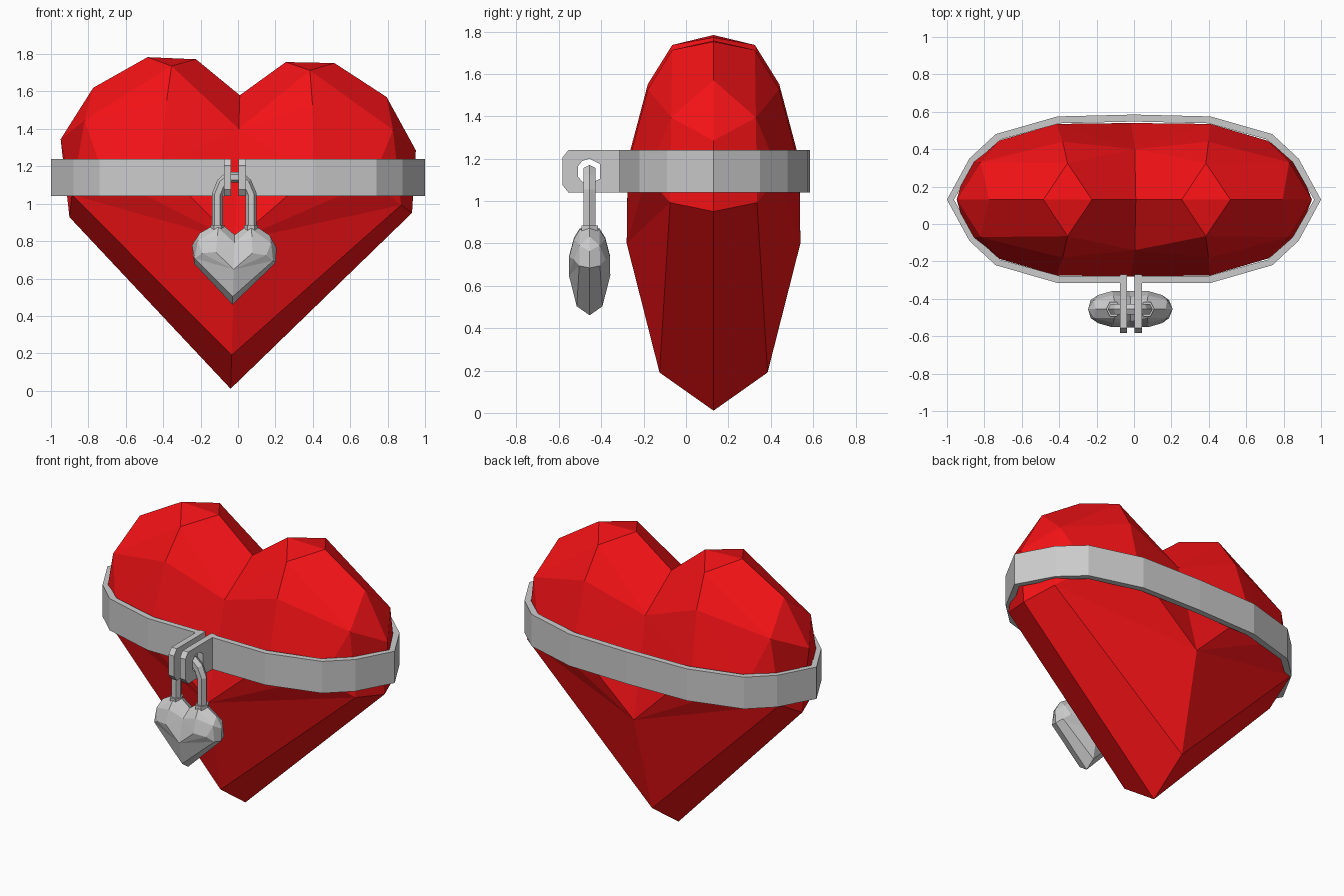
import bpy, bmesh
from math import radians, cos, sin, pi
from mathutils import Matrix, Vector

if "Cube" in bpy.data.objects:
    bpy.data.objects.remove(bpy.data.objects["Cube"])

# One quarter of the faceted heart: (x, depth, z)
Q = dict(
    c0=(0, 0, 1.58), o1=(.24, 0, 1.765), o2=(.50, 0, 1.768), o3=(.785, 0, 1.595),
    o4=(.95, 0, 1.315), o5=(.94, 0, .98), tip=(0, 0, .01),
    c1=(0, .27, 1.40), r1=(.37, .195, 1.725), r2=(.825, .20, 1.42),
    r3=(.88, .205, 1.02), t=(0, .255, .19),
    m=(.39, .31, 1.54), l=(.41, .405, 1.18), n=(.72, .315, 1.14), f=(0, .41, .80))
FACES = """c0 o1 r1 c1|o1 o2 r1|o2 o3 r2 r1|o3 o4 r2|o4 o5 r3 r2|o5 tip t r3|
c1 r1 m|m r1 r2|c1 m l|c1 l f|m r2 n|m n l|n r2 r3|l n f|n r3 f|f r3 t"""


def finish(name, bm, color=None):
    bmesh.ops.recalc_face_normals(bm, faces=bm.faces[:])
    me = bpy.data.meshes.new(name)
    bm.to_mesh(me)
    bm.free()
    ob = bpy.data.objects.new(name, me)
    bpy.context.collection.objects.link(ob)
    if color:
        mat = bpy.data.materials.new(name + "_paint")
        mat.diffuse_color = color
        mat.use_nodes = True
        mat.node_tree.nodes["Principled BSDF"].inputs["Base Color"].default_value = mat.diffuse_color
        me.materials.append(mat)
    return ob


def heart(name, scale, loc, color=None):
    bm = bmesh.new()
    for sx in (-1, 1):
        for sy in (-1, 1):
            v = {}
            for k, (x, y, z) in Q.items():
                if k == "o5" and sx < 0:      # left corner sits a little lower
                    x, z = .89, .90
                v[k] = bm.verts.new((x * sx, y * sy, z))
            for f in FACES.replace("\n", "").split("|"):
                bm.faces.new([v[k] for k in f.split()])
    bmesh.ops.remove_doubles(bm, verts=bm.verts[:], dist=.001)
    # slight sideways lean
    bm.transform(Matrix.Translation((0, 0, 1.27)) @ Matrix.Rotation(radians(1.8), 4, 'Y')
                 @ Matrix.Translation((0, 0, -1.27)))
    bm.transform(Matrix.Translation(loc) @ Matrix.Scale(scale, 4))
    return finish(name, bm, color)


def loft(name, rings, closed=False):
    bm = bmesh.new()
    rs = [[bm.verts.new(p) for p in r] for r in rings]
    n = len(rs[0])
    for i in range(len(rs) - (not closed)):
        a, b = rs[i], rs[(i + 1) % len(rs)]
        for j in range(n):
            k = (j + 1) % n
            bm.faces.new((a[j], a[k], b[k], b[j]))
    if not closed:
        bm.faces.new(rs[0])
        bm.faces.new(rs[-1][::-1])
    return finish(name, bm)


heart("heart", 1, (0, .13, 0), (.9, .006, .008, 1))
heart("padlock_body", .238, (-.02, -.455, .458))

# Metal band around the heart, open at the front between the tabs
Z0, Z1 = 1.04, 1.24
half = [(.41, -.445), (.74, -.35), (.88, -.22), (1, 0), (.88, .22), (.74, .35), (.41, .445)]
path = [(.04, -.445)] + half + [(0, .455)] + [(-x, y) for x, y in half[::-1]] + [(-.075, -.445)]
rings = []
for x, y in path:
    ix, iy = (x if abs(x) < .1 else x * .963), y * .918
    rings.append([(x, y + .13, Z0), (x, y + .13, Z1), (ix, iy + .13, Z1), (ix, iy + .13, Z0)])
loft("band", rings)

# Two pierced tabs: outer outline and hole share eight points
CY, CZ = -.455, 1.14
outline = [(-.27, Z0), (-.27, Z1), (-.455, Z1), (-.555, Z1), (-.583, 1.205),
           (-.583, 1.075), (-.555, Z0), (-.455, Z0)]
angles = [-35, 35, 90, 125, 155, 205, 235, 270]
hole = [(CY + .06 * cos(radians(a)), CZ + .06 * sin(radians(a))) for a in angles]
for name, x0, x1 in (("left_tab", -.075, -.037), ("right_tab", .003, .042)):
    loft(name, [[(x0, *p), (x1, *p), (x1, *h), (x0, *h)] for p, h in zip(outline, hole)], True)

# Padlock shackle: six-sided bar bent into an arch
arch = [(-.09, .84), (-.09, 1.05), (-.065, 1.11), (-.03, 1.142),
        (.03, 1.142), (.065, 1.11), (.09, 1.05), (.09, .84)]
pts = [Vector((x - .02, CY, z)) for x, z in arch]
rings = []
for i, p in enumerate(pts):
    a = (p - pts[max(i - 1, 0)]).normalized()
    b = (pts[min(i + 1, len(pts) - 1)] - p).normalized()
    side = (a + b).normalized().cross(Vector((0, 1, 0)))
    rings.append([p + side * .03 * cos(k * pi / 3) + Vector((0, .032 * sin(k * pi / 3), 0))
                  for k in range(6)])
loft("shackle", rings)

# Collars where the shackle enters the body
for name, x in (("left_collar", -.11), ("right_collar", .07)):
    loft(name, [[(x + .038 * cos(k * pi / 3), CY + .045 * sin(k * pi / 3), z) for k in range(6)]
                for z in (.83, .885)])
